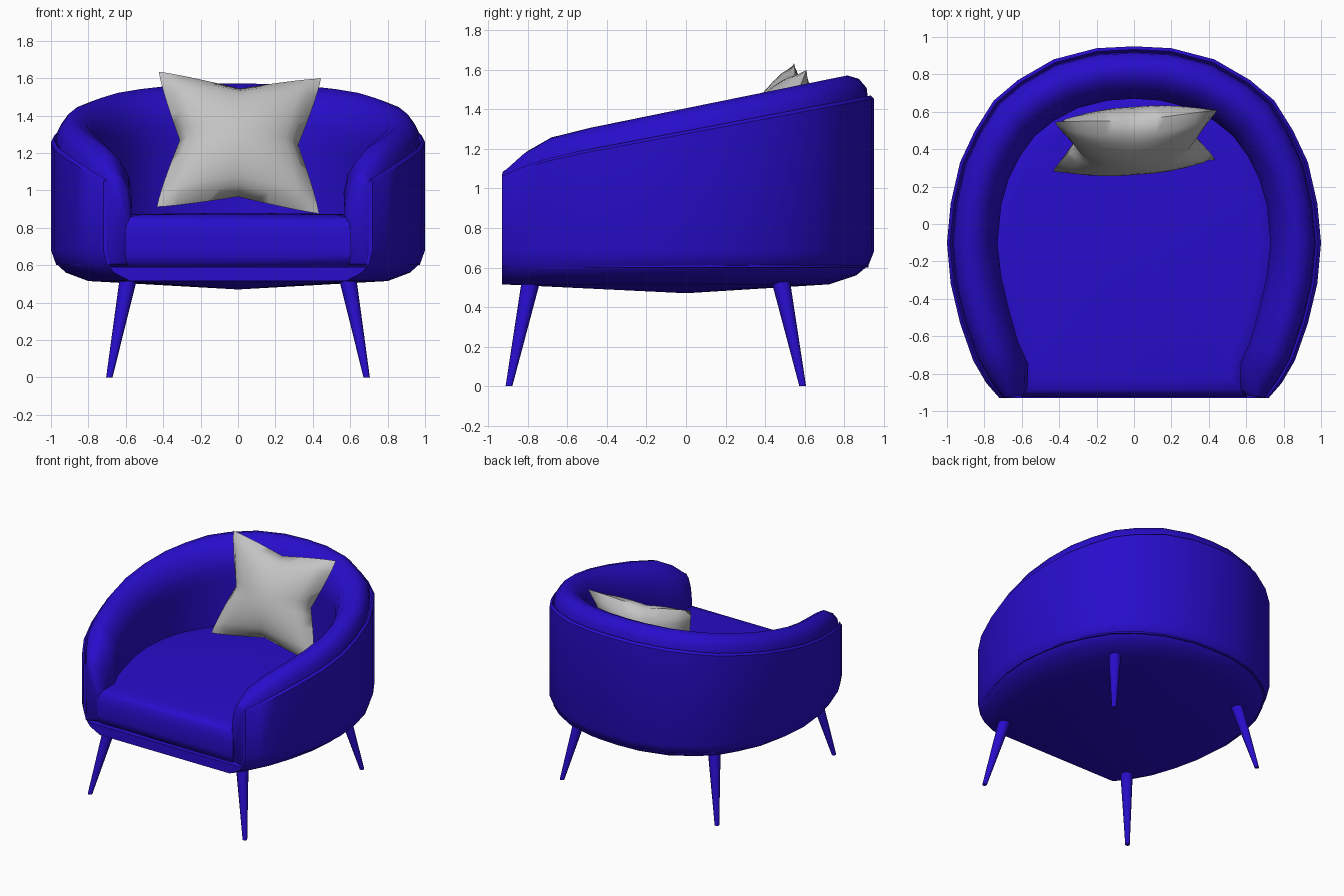
import bpy, bmesh, math
from mathutils import Matrix, Vector

cube = bpy.data.objects.get("Cube")
if cube:
    bpy.data.objects.remove(cube, do_unlink=True)


def material(name, rgb):
    m = bpy.data.materials.new(name)
    m.use_nodes = True
    m.diffuse_color = (*rgb, 1)
    m.node_tree.nodes["Principled BSDF"].inputs["Base Color"].default_value = (*rgb, 1)
    return m


BLUE = material("royal blue fabric", (0.02, 0.004, 0.6))
GREY = material("light grey fabric", (0.55, 0.55, 0.55))


def finish(bm, name, mat, angle=45):
    bmesh.ops.recalc_face_normals(bm, faces=bm.faces)
    mesh = bpy.data.meshes.new(name)
    bm.to_mesh(mesh)
    bm.free()
    ob = bpy.data.objects.new(name, mesh)
    bpy.context.collection.objects.link(ob)
    mesh.materials.append(mat)
    bpy.ops.object.select_all(action='DESELECT')
    ob.select_set(True)
    bpy.context.view_layer.objects.active = ob
    bpy.ops.object.shade_smooth_by_angle(angle=math.radians(angle))
    return ob


def loft(bm, rows, closed):
    """Skin quads between successive rows of points."""
    grid = [[bm.verts.new(p) for p in row] for row in rows]
    n = len(grid[0])
    for a, b in zip(grid, grid[1:]):
        for k in range(n if closed else n - 1):
            j = (k + 1) % n
            bm.faces.new((a[k], a[j], b[j], b[k]))
    return grid


def fan(bm, loop, centre):
    c = bm.verts.new(centre)
    for k, v in enumerate(loop):
        bm.faces.new((v, loop[(k + 1) % len(loop)], c))


# Half plan of the tub, from arm front to the middle of the back
OUTER = [(.72, -.93), (.79, -.85), (.86, -.73), (.93, -.53), (.98, -.32),
         (1, -.1), (.98, .11), (.93, .33), (.85, .5), (.75, .66), (.62, .77),
         (.43, .88), (.2, .94), (0, .95)]
INNER = [(.57, -.88), (.565, -.75), (.62, -.63), (.67, -.45), (.71, -.28),
         (.73, -.1), (.71, .1), (.67, .24), (.61, .36), (.53, .47), (.43, .55),
         (.3, .62), (.14, .66), (0, .67)]


def mirrored(half):
    return half + [(-x, y) for x, y in reversed(half[:-1])]


STATIONS = [(Vector(o), Vector(i)) for o, i in zip(mirrored(OUTER), mirrored(INNER))]


def seam(y):
    return 1.276 + .188 * y - .5 * max(0, -.6 - y) ** 2


def crest(y):
    return 1.405 + .205 * y - 1.33 * max(0, -.6 - y) ** 2


# Outer shell: rounded underside, wall, thin rim and inner floor
def shell_section(o, i):
    pts = []
    for s, z in ((.8, .515), (.92, .56), (.975, .61), (1, .68)):
        k = 1 - (1 - s) * .6
        pts.append((o.x * s, -.93 + (o.y + .93) * k, z))
    top = seam(o.y)
    pts.append((o.x, o.y, top))
    for t, z in ((.06, top + .015), (.14, top - .01), (.14, .66), (.24, .59)):
        p = o.lerp(i, t)
        pts.append((p.x, p.y if o.y > -.9 else -.93, z))
    return pts


bm = bmesh.new()
grid = loft(bm, [shell_section(o, i) for o, i in STATIONS], False)
fan(bm, [row[0] for row in grid], (0, 0, .47))
bm.faces.new([row[-1] for row in grid])
bm.faces.new(grid[0] + grid[-1][::-1])
finish(bm, "outer_shell", BLUE)


# Padded roll running round the arms and back
def pad_section(o, i):
    low, high = seam(o.y), crest(o.lerp(i, .5).y)
    h = high - low
    profile = ((.1, .6), (.1, low - .03), (.13, low + .45 * h), (.27, low + .85 * h),
               (.48, high), (.7, high - .03), (.9, high - .1), (1, high - .2),
               (.98, high - .3), (.95, .6))
    pts = []
    for t, z in profile:
        p = o.lerp(i, t)
        pts.append(Vector((p.x, p.y, z)))
    return pts


def rounded_end(section):
    mid = sum(section, Vector()) / len(section)
    return [Vector((mid.x + (p.x - mid.x) * .75, p.y * .4 - .935 * .6,
                    mid.z + (p.z - mid.z) * .95)) for p in section]


bm = bmesh.new()
rows = [pad_section(o, i) for o, i in STATIONS]
rows = [rounded_end(rows[0])] + rows + [rounded_end(rows[-1])]
grid = loft(bm, rows, True)
for end in (grid[0], grid[-1]):
    bm.faces.new(end)
finish(bm, "arm_and_back_padding", BLUE, 60)

# Seat cushion filling the space between the arms
plan = [o.lerp(i, .78) for o, i in STATIONS]
for k in (0, -1):
    plan[k].y = -.925
bm = bmesh.new()
rows = [[(p.x * s, -.2 + (p.y + .2) * s, z) for p in plan]
        for s, z in ((.95, .585), (.985, .61), (1, .66), (1, .77), (.985, .83),
                     (.95, .86), (.85, .872))]
grid = loft(bm, rows, True)
bm.faces.new(grid[0])
fan(bm, grid[-1], (0, -.1, .88))
finish(bm, "seat_cushion", BLUE, 60)


# Splayed tapering legs
def leg(name, top, foot):
    bm = bmesh.new()
    rows = []
    for (x, y, z), r in ((foot, .017), (top, .048)):
        rows.append([(x + r * math.cos(a * math.tau / 12),
                      y + r * math.sin(a * math.tau / 12), z) for a in range(12)])
    for end in loft(bm, rows, True):
        bm.faces.new(end)
    finish(bm, name, BLUE)


for side, sx in (("left", 1), ("right", -1)):
    leg("front_leg_" + side, (sx * .582, -.78, .55), (sx * .688, -.895, 0))
    leg("back_leg_" + side, (sx * .582, .475, .55), (sx * .688, .59, 0))

# Throw pillow: plump square with pinched sides and pointed corners
N = 16
bm = bmesh.new()
for face in (-1, 1):
    rows = []
    for a in range(N + 1):
        u = 2 * a / N - 1
        row = []
        for b in range(N + 1):
            v = 2 * b / N - 1
            x = .435 * u * (1 - .27 * (1 - abs(v)) ** 1.2)
            z = .385 * v * (1 - .2 * (1 - abs(u)) ** 1.2)
            depth = .16 * max(0, (1 - u * u) * (1 - v * v)) ** .55
            row.append((x, face * depth, z))
        rows.append(row)
    loft(bm, rows, False)
bmesh.ops.remove_doubles(bm, verts=bm.verts, dist=.0005)
pillow = finish(bm, "throw_pillow", GREY, 60)
turn = [Matrix.Rotation(math.radians(d), 4, axis)
        for d, axis in ((5, 'Z'), (-20, 'X'), (2.5, 'Y'))]
pillow.matrix_world = Matrix.Translation((.005, .445, 1.255)) @ turn[0] @ turn[1] @ turn[2]
